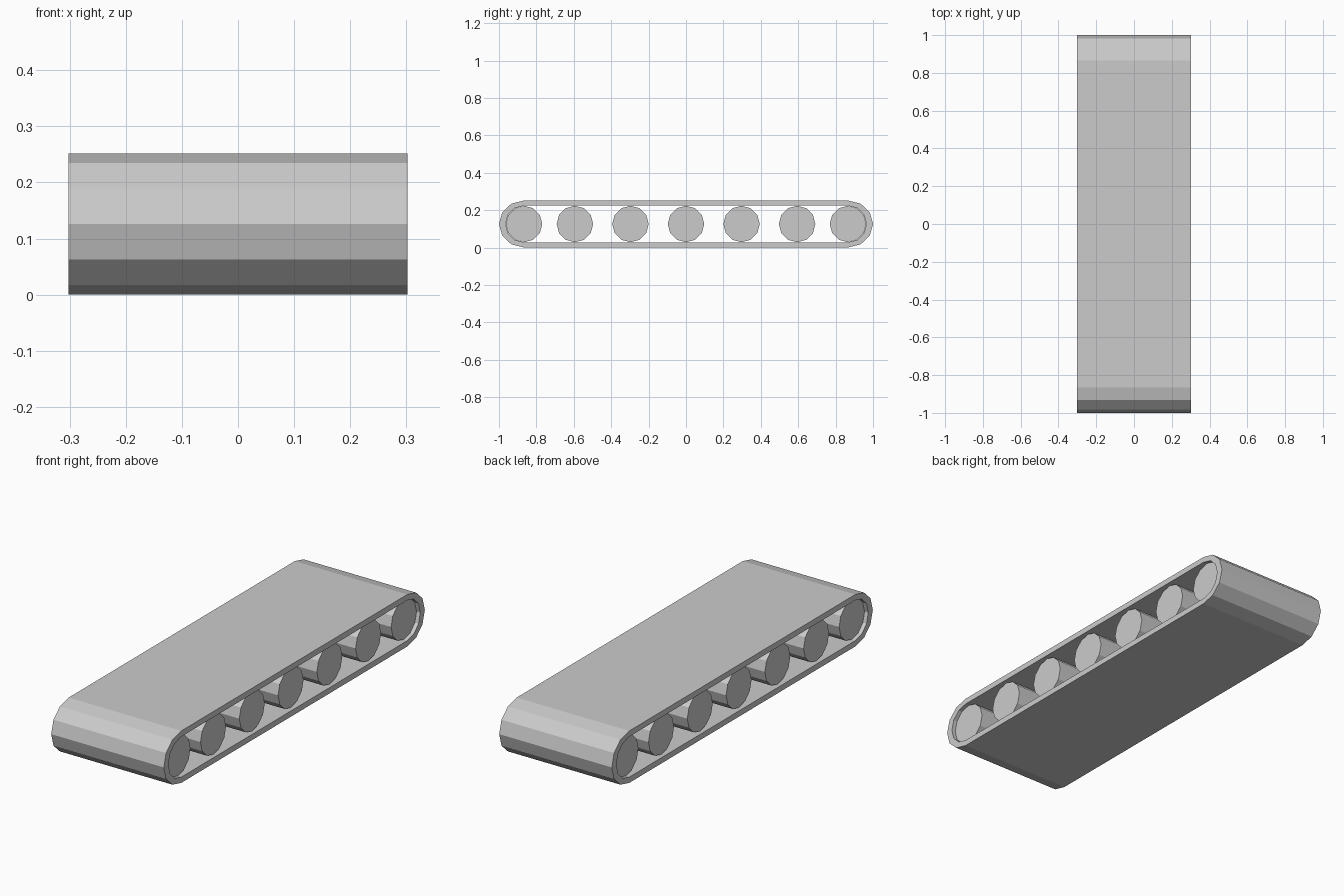
import bpy, bmesh
from math import sin, cos, pi

if "Cube" in bpy.data.objects:
    bpy.data.objects.remove(bpy.data.objects["Cube"])

CZ, END_Y = 0.126, 0.866   # axle height, end roller position


def loop(ry, rz, seg=6):
    """Stadium outline in (y, z): two half circles joined by straight runs."""
    pts = []
    for side in (1, -1):
        for i in range(seg + 1):
            a = -pi / 2 + pi * i / seg
            pts.append((side * (END_Y + ry * cos(a)), CZ + side * rz * sin(a)))
    return pts


def finish(name, bm):
    bmesh.ops.recalc_face_normals(bm, faces=bm.faces)
    me = bpy.data.meshes.new(name)
    bm.to_mesh(me)
    bm.free()
    bpy.context.collection.objects.link(bpy.data.objects.new(name, me))


# Belt: hollow stadium band
bm = bmesh.new()
W = 0.302
rings = [[bm.verts.new((x, y, z)) for y, z in loop(ry, rz)]
         for x, ry, rz in ((-W, 0.134, 0.126), (W, 0.134, 0.126),
                           (W, 0.099, 0.098), (-W, 0.099, 0.098))]
n = len(rings[0])
for k in range(4):
    a, b = rings[k], rings[(k + 1) % 4]
    for i in range(n):
        j = (i + 1) % n
        bm.faces.new((a[i], a[j], b[j], b[i]))
finish("belt", bm)

# Rollers: twelve-sided drums, slightly inset from the belt edges
R, RW = 0.0975, 0.283
for r, y in enumerate((-END_Y, -0.594, -0.297, 0, 0.297, 0.594, END_Y)):
    bm = bmesh.new()
    caps = [[bm.verts.new((x, y + R * cos(pi * i / 6), CZ + R * sin(pi * i / 6)))
             for i in range(12)] for x in (-RW, RW)]
    for c in caps:
        bm.faces.new(c)
    for i in range(12):
        j = (i + 1) % 12
        bm.faces.new((caps[0][i], caps[0][j], caps[1][j], caps[1][i]))
    finish(f"roller_{r + 1}", bm)
